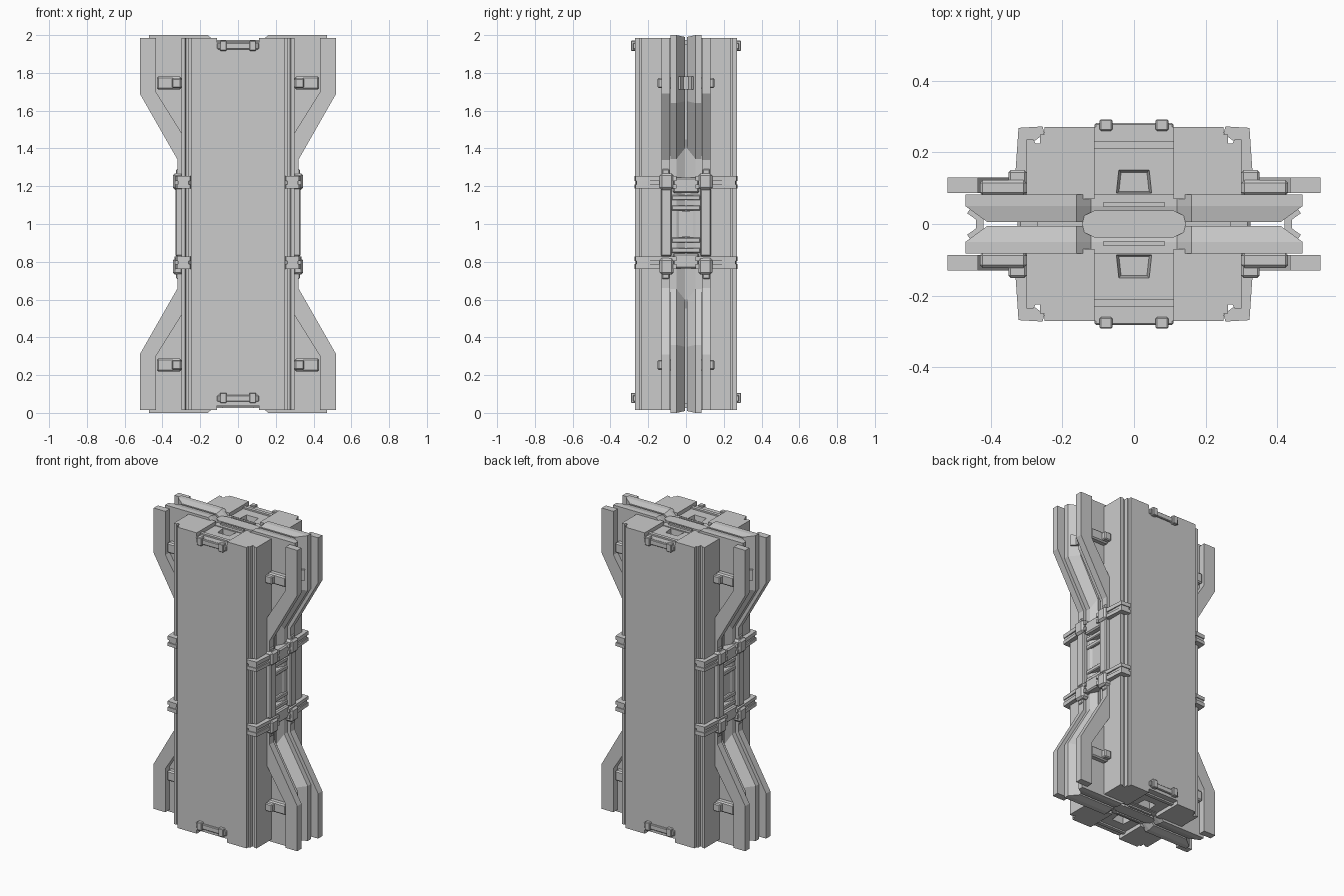
import bpy, bmesh
from itertools import product

if "Cube" in bpy.data.objects:
    bpy.data.objects.remove(bpy.data.objects["Cube"])

S = (-1, 1)


def loft(name, loops, place):
    """Solid skinned through matching 2D loops; loops = [(level, [(u, v)...])]."""
    bm = bmesh.new()
    rings = [[bm.verts.new(place(u, v, w)) for u, v in pts] for w, pts in loops]
    n = len(rings[0])
    bm.faces.new(rings[0])
    bm.faces.new(rings[-1])
    for a, b in zip(rings, rings[1:]):
        for i in range(n):
            j = (i + 1) % n
            bm.faces.new((a[i], a[j], b[j], b[i]))
    bmesh.ops.recalc_face_normals(bm, faces=bm.faces)
    me = bpy.data.meshes.new(name)
    bm.to_mesh(me)
    bm.free()
    ob = bpy.data.objects.new(name, me)
    bpy.context.collection.objects.link(ob)
    return ob


def box(name, x, y, z, bevel=0.0):
    ys = sorted(y)
    ob = loft(name, [(z[0], [(x[0], ys[0]), (x[1], ys[0]), (x[1], ys[1]), (x[0], ys[1])]),
                     (z[1], [(x[0], ys[0]), (x[1], ys[0]), (x[1], ys[1]), (x[0], ys[1])])],
              lambda u, v, w: (u, v, w))
    if bevel:
        m = ob.modifiers.new("bevel", 'BEVEL')
        m.width = bevel
        m.segments = 1
    return ob


def sym_box(name, x, y, z, bevel=0.0, mz=True):
    """Box repeated across x, y and (optionally) z = 1."""
    for sx, sy, sz in product(S, S, S if mz else (1,)):
        zz = z if sz > 0 else (2 - z[1], 2 - z[0])
        box(name, sorted((sx * x[0], sx * x[1])), (sy * y[0], sy * y[1]), zz, bevel)


# main body: stepped corner columns either side of a lower middle slab
column = [(0.11, 0.07), (0.30, 0.07), (0.30, 0.235), (0.28, 0.235),
          (0.275, 0.225), (0.262, 0.225), (0.262, 0.25), (0.25, 0.25), (0.25, 0.27), (0.11, 0.27)]
for sx, sy in product(S, S):
    loft("body_column", [(0.015, column), (1.985, column)],
         lambda u, v, w: (sx * u, sy * v, w))

# middle slab with a tapered pocket cut in each end
for sy in S:
    slab = box("body_middle_slab", (-0.11, 0.11), (sy * 0.07, sy * 0.27), (0.04, 1.96))
    for z0, z1 in ((1.91, 1.98), (0.09, 0.02)):
        small = [(-0.042, 0.09), (0.042, 0.09), (0.036, 0.143), (-0.036, 0.143)]
        large = [(-0.052, 0.085), (0.052, 0.085), (0.045, 0.153), (-0.045, 0.153)]
        cut = loft("pocket_cutter", [(z0, small), (z1, large)], lambda u, v, w: (u, sy * v, w))
        cut.hide_render = True
        cut.hide_viewport = True
        cut.display_type = 'WIRE'
        m = slab.modifiers.new("pocket", 'BOOLEAN')
        m.operation = 'DIFFERENCE'
        m.object = cut
    for z in ((1.955, 1.97), (0.03, 0.045)):
        box("end_rib", (-0.11, 0.11), (sy * 0.21, sy * 0.232), z)

# full-height flared inner plates, chamfered toward the centre gap
half = [(0.12, 0.035), (0.16, 0.0), (0.47, 0.0), (0.47, 0.36), (0.30, 0.655)]
web = [(0.12, 0.045), (0.16, 0.01), (0.41, 0.01), (0.41, 0.35), (0.275, 0.60)]


def silhouette(q):
    right = q + [(x, 2 - z) for x, z in reversed(q)]
    return right + [(-x, z) for x, z in reversed(right)]


for sy in S:
    loft("flared_inner_plate",
         [(0.082, silhouette(half)), (0.05, silhouette(half)), (0.006, silhouette(web))],
         lambda u, v, w: (u, sy * w, v))
box("core", (-0.27, 0.27), (-0.07, 0.07), (0.05, 1.95))

# outer fins: bands that kick outwards at both ends
outer = [(0.52, 0.015), (0.52, 0.31), (0.32, 0.66)]
inner = [(0.435, 0.015), (0.435, 0.30), (0.285, 0.54)]
fin = outer + [(x, 2 - z) for x, z in reversed(outer)] + \
    [(x, 2 - z) for x, z in inner] + list(reversed(inner))
for sx, sy in product(S, S):
    loft("outer_fin", [(0.086, fin), (0.13, fin)], lambda u, v, w: (sx * u, sy * w, v))

# hub at each end
hub = [(-0.145, -0.02), (-0.11, -0.038), (0.11, -0.038), (0.145, -0.02),
       (0.145, 0.02), (0.11, 0.038), (-0.11, 0.038), (-0.145, 0.02)]
for z in ((1.93, 1.975), (0.025, 0.07)):
    loft("end_hub", [(z[0], hub), (z[1], hub)], lambda u, v, w: (u, v, w))
    for sy in S:
        box("hub_side_strip", (-0.085, 0.085), (sy * 0.048, sy * 0.062), z)

# handles at top and bottom of the front and back
for sy in S:
    for z in (1.945, 0.08):
        box("handle_bar", (-0.11, 0.11), (sy * 0.262, sy * 0.281), (z - 0.02, z + 0.014), 0.004)
        for x in (-0.078, 0.078):
            box("handle_lug", (x - 0.018, x + 0.018), (sy * 0.26, sy * 0.292),
                (z - 0.028, z + 0.026), 0.004)

# straps wrapping the sides, each with two ridges and a groove
strap = [(0.25, 0.252), (0.262, 0.266), (0.318, 0.262), (0.322, 0.05), (0.29, 0.05), (0.29, 0.222)]
ridge = [(0.25, 0.255), (0.255, 0.272), (0.322, 0.268), (0.337, 0.05), (0.29, 0.05), (0.29, 0.222)]
for sx, sy, sz in product(S, S, S):
    for lo, hi, prof in ((1.192, 1.25, strap), (1.188, 1.21, ridge), (1.228, 1.253, ridge)):
        if sz < 0:
            lo, hi = 2 - lo + 0.015, 2 - hi + 0.015
        loft("side_strap", [(lo, prof), (hi, prof)], lambda u, v, w: (sx * u, sy * v, w))

# clamps holding the fins at the straps
sym_box("fin_clamp", (0.29, 0.345), (0.065, 0.14), (1.18, 1.268), 0.012)
sym_box("clamp_tongue", (0.29, 0.327), (0.088, 0.128), (1.26, 1.29), 0.005)

# side window: posts, cross bars and inset panel
sym_box("window_post", (0.28, 0.331), (0.076, 0.133), (0.83, 1.19), 0.006, mz=False)
for sx in S:
    def side(name, x, y, z, bevel=0.0):
        box(name, sorted((sx * x[0], sx * x[1])), (-y, y), z, bevel)
    side("window_panel", (0.25, 0.292), 0.055, (0.93, 1.07))
    for z in (1.2, 0.8):
        side("window_header", (0.26, 0.325), 0.07, (z - 0.035, z + 0.045), 0.008)
    for z in (1.14, 1.085, 0.915, 0.86):
        side("window_cross_bar", (0.26, 0.308), 0.076, (z - 0.014, z + 0.014), 0.005)

# small clips on the plates beside the fins
sym_box("plate_clip", (0.30, 0.43), (0.08, 0.122), (1.712, 1.78), 0.008)
sym_box("plate_clip_pad", (0.30, 0.35), (0.10, 0.15), (1.72, 1.772), 0.006)

# spacer clips bridging the gap between upper plates
for sx in S:
    clip = [(0.42, -0.05), (0.455, -0.045), (0.465, -0.03), (0.44, -0.012),
            (0.44, 0.012), (0.465, 0.03), (0.455, 0.045), (0.42, 0.05)]
    loft("gap_spacer_clip", [(1.712, clip), (1.782, clip)], lambda u, v, w: (sx * u, v, w))
